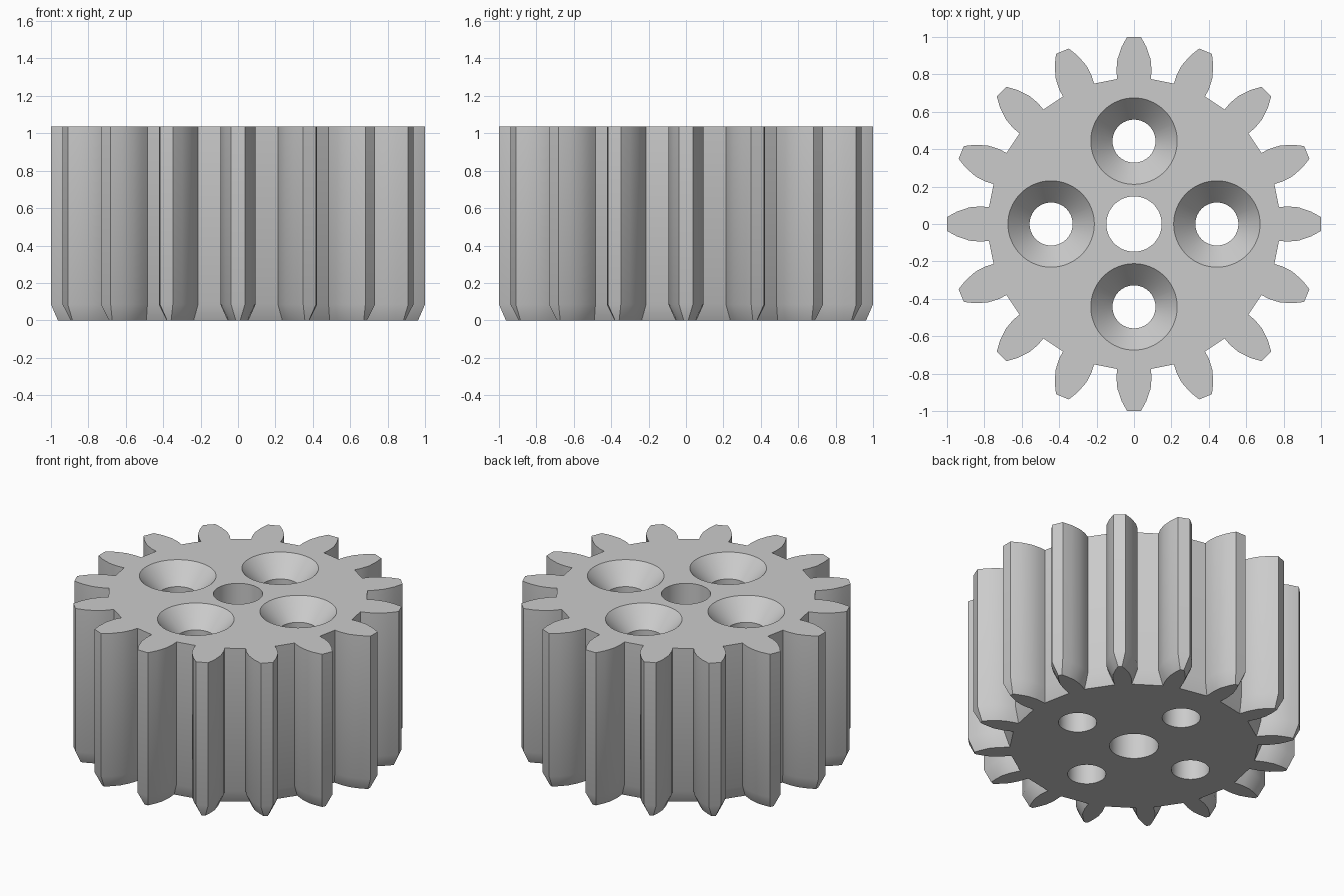
import bpy, bmesh
from math import sin, cos, pi

if "Cube" in bpy.data.objects:
    bpy.data.objects.remove(bpy.data.objects["Cube"])

HEIGHT = 1.035
CHAMFER = 0.085
TEETH = 16

# Half tooth, root to tip: (half width, distance from axis)
TOOTH_FULL = [(0.09, 0.775), (0.094, 0.82), (0.089, 0.88), (0.067, 0.945), (0.037, 1.0)]
TOOTH_END = [(0.052, 0.745), (0.056, 0.81), (0.05, 0.87), (0.032, 0.92), (0.012, 0.963)]


def mesh_object(name, rings):
    """Skin a stack of closed rings and cap both ends."""
    bm = bmesh.new()
    loops = [[bm.verts.new(p) for p in ring] for ring in rings]
    for low, high in zip(loops, loops[1:]):
        for i in range(len(low)):
            j = (i + 1) % len(low)
            bm.faces.new((low[i], low[j], high[j], high[i]))
    bm.faces.new(loops[0][::-1])
    bm.faces.new(loops[-1])
    mesh = bpy.data.meshes.new(name)
    bm.to_mesh(mesh)
    bm.free()
    obj = bpy.data.objects.new(name, mesh)
    bpy.context.collection.objects.link(obj)
    return obj


def gear_ring(half, z):
    profile = [(r, -w) for w, r in half] + [(r, w) for w, r in reversed(half)]
    ring = []
    for k in range(TEETH):
        a = 2 * pi * k / TEETH
        ring += [(r * cos(a) - w * sin(a), r * sin(a) + w * cos(a), z) for r, w in profile]
    return ring


def circle(x, y, r, z, n=64):
    return [(x + r * cos(2 * pi * i / n), y + r * sin(2 * pi * i / n), z) for i in range(n)]


# Toothed body with the lower edge chamfered
gear = mesh_object("gear", [gear_ring(TOOTH_END, 0), gear_ring(TOOTH_FULL, CHAMFER),
                            gear_ring(TOOTH_FULL, HEIGHT)])

# Shaft bore and four countersunk screw holes
bore = [(0.148, -0.1), (0.148, HEIGHT + 0.1)]
screw = [(0.115, -0.1), (0.115, HEIGHT - 0.125), (0.231, HEIGHT), (0.231, HEIGHT + 0.1)]
holes = [(0, 0, bore)]
holes += [(0.443 * cos(k * pi / 2), 0.443 * sin(k * pi / 2), screw) for k in range(4)]
cutters = [mesh_object("hole_cutter", [circle(x, y, r, z) for r, z in outline])
           for x, y, outline in holes]
for cutter in cutters:
    cutter.hide_render = True
    mod = gear.modifiers.new("hole", 'BOOLEAN')
    mod.operation = 'DIFFERENCE'
    mod.solver = 'EXACT'
    mod.object = cutter

bpy.ops.object.select_all(action='DESELECT')
gear.select_set(True)
bpy.context.view_layer.objects.active = gear
for mod in list(gear.modifiers):
    bpy.ops.object.modifier_apply(modifier=mod.name)
for cutter in cutters:
    bpy.data.objects.remove(cutter)

# Plain grey finish
grey = bpy.data.materials.new("light_grey")
grey.use_nodes = True
colour = (0.6, 0.6, 0.6, 1)
grey.diffuse_color = colour
grey.node_tree.nodes["Principled BSDF"].inputs["Base Color"].default_value = colour
gear.data.materials.clear()
gear.data.materials.append(grey)
for face in gear.data.polygons:
    face.material_index = 0
bpy.ops.object.shade_smooth_by_angle(angle=pi / 6)
